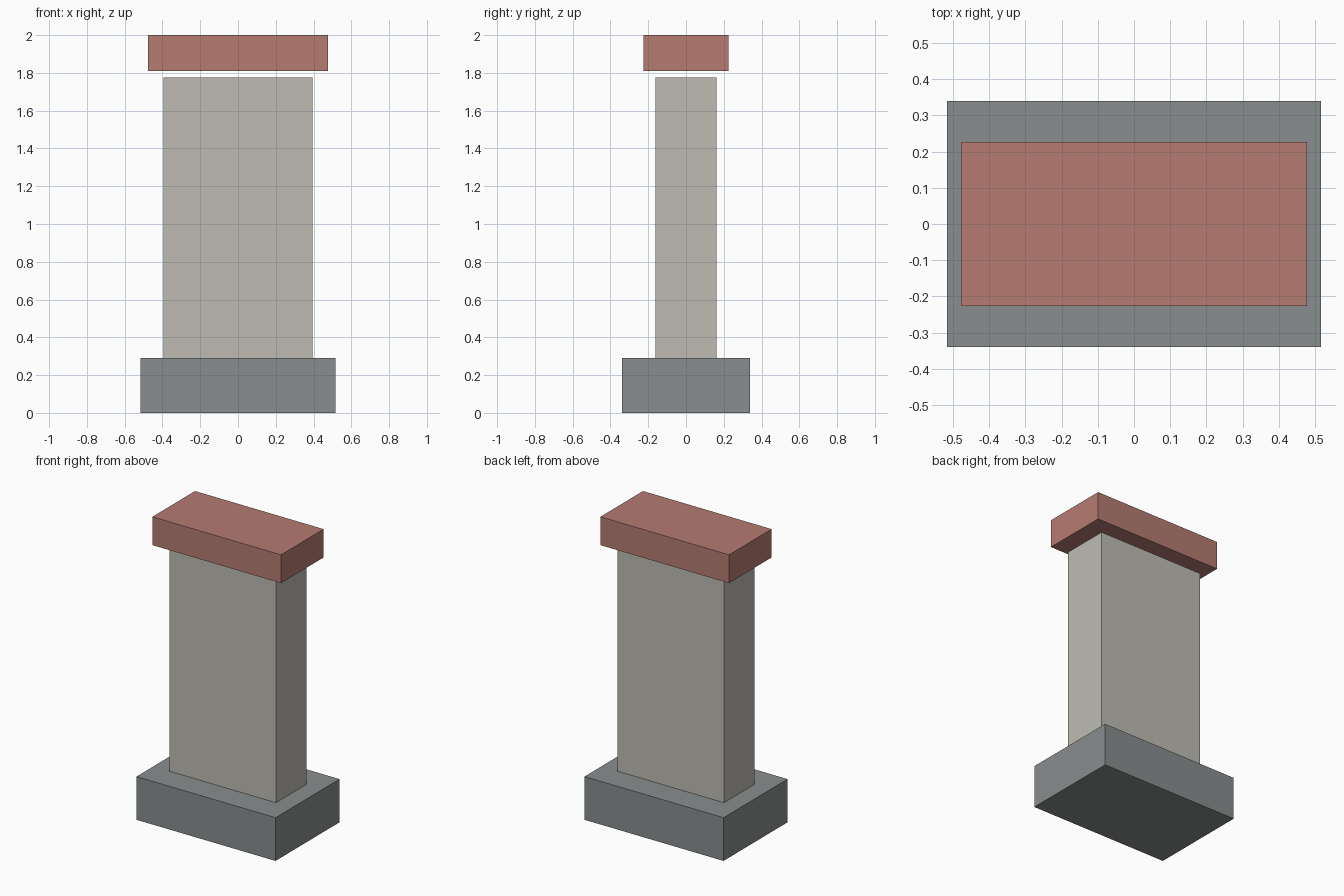
import bpy

if "Cube" in bpy.data.objects:
    bpy.data.objects.remove(bpy.data.objects["Cube"])


def block(name, width, depth, z0, z1, color):
    """Centred box spanning z0..z1 with a plain coloured material."""
    bpy.ops.mesh.primitive_cube_add(size=1, location=(0, 0, (z0 + z1) / 2))
    obj = bpy.context.object
    obj.name = name
    obj.scale = (width, depth, z1 - z0)
    bpy.ops.object.transform_apply(location=False, rotation=False, scale=True)
    mat = bpy.data.materials.new(name + "_material")
    mat.diffuse_color = (*color, 1)
    mat.use_nodes = True
    mat.node_tree.nodes["Principled BSDF"].inputs["Base Color"].default_value = mat.diffuse_color
    obj.data.materials.append(mat)
    return obj


# Stone base
block("base", 1.032, 0.678, 0.0, 0.29, (0.25, 0.27, 0.27))
# Pale pillar shaft standing on the base
block("shaft", 0.79, 0.322, 0.29, 1.775, (0.51, 0.50, 0.45))
# Red cap, floating slightly above the shaft
block("cap", 0.955, 0.452, 1.81, 2.0, (0.46, 0.20, 0.17))
